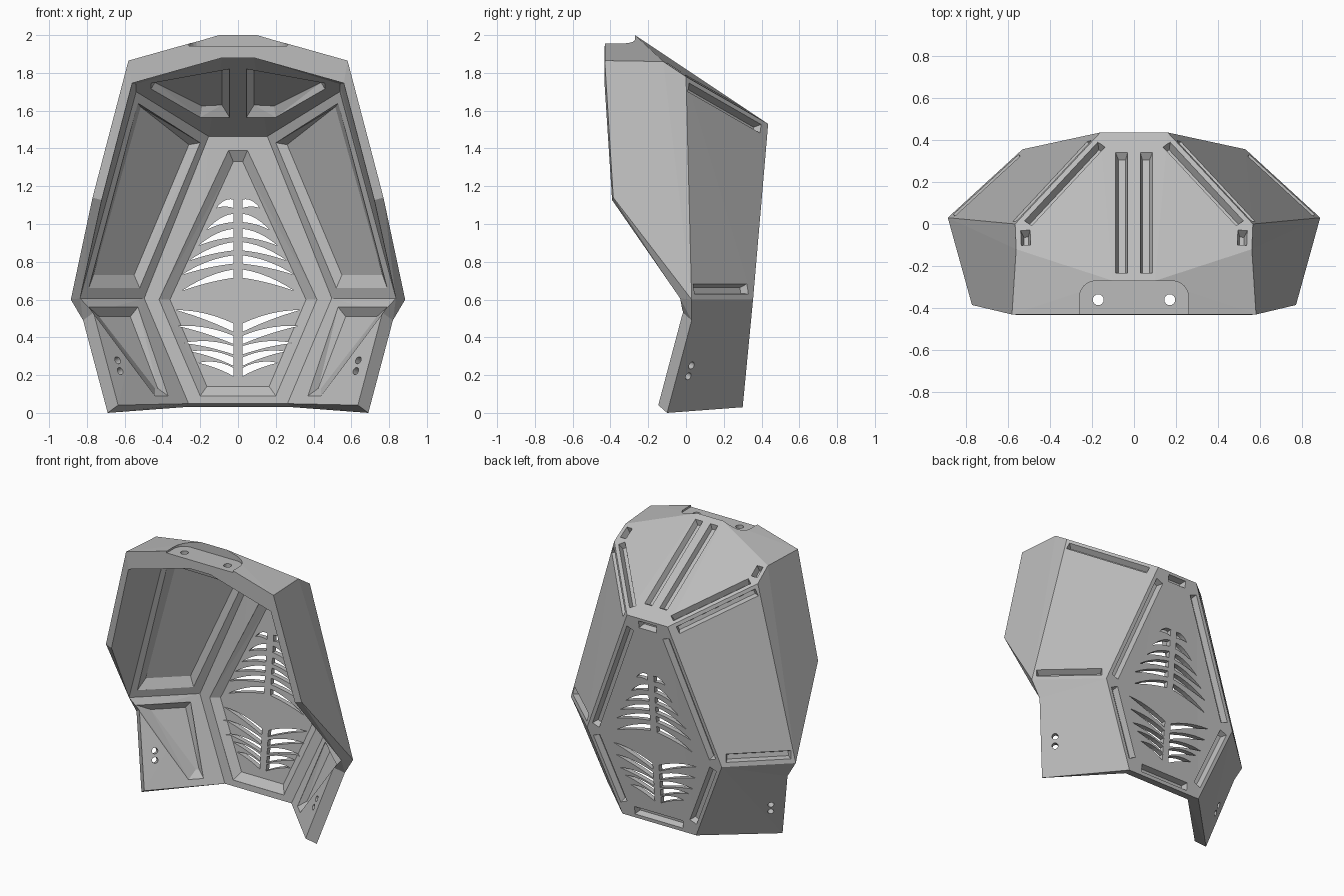
import bpy, bmesh, math
from mathutils import Vector, Matrix
from mathutils.geometry import normal

if "Cube" in bpy.data.objects:
    bpy.data.objects.remove(bpy.data.objects["Cube"])

# Corner points of the faceted shell; lowercase letters are the mirrored corners
P = {
    "A": (.16, .435, 1.53), "B": (.53, .355, .6), "C": (.29, .3, .03),
    "D": (.885, .03, .6), "E": (.565, 0, 1.78), "F": (.56, -.12, 1.86),
    "G": (.77, -.385, 1.14), "H": (.58, -.43, 1.865), "I": (.69, -.1, 0),
    "J": (.82, .03, .49), "K": (.1, -.43, 2), "T": (.1, -.27, 2),
}
P = {k: Vector(v) for k, v in P.items()}
P.update({k.lower(): Vector((-v.x, v.y, v.z)) for k, v in list(P.items())})

# Panels: corners and wall thickness
PANELS = {
    "back": ("ABCcba", .075), "side": ("ABDE", .075), "cheek": ("EDGHF", .05),
    "crown": ("AEFT", .1), "crown_mid": ("AatT", .1), "brow": ("TFHK", .12),
    "brow_mid": ("TtkK", .12), "flank": ("BCIJD", .075),
}


def plane(corners):
    pts = [P[c] for c in corners]
    mid = sum(pts, Vector()) / len(pts)
    n = normal(pts)
    return (n if n.dot(mid - Vector((0, -.3, .9))) > 0 else -n), mid


def to_object(bm, name):
    bmesh.ops.triangulate(bm, faces=bm.faces[:])
    bmesh.ops.recalc_face_normals(bm, faces=bm.faces[:])
    me = bpy.data.meshes.new(name)
    bm.to_mesh(me)
    bm.free()
    ob = bpy.data.objects.new(name, me)
    bpy.context.collection.objects.link(ob)
    return ob


def build_shell():
    faces = []
    for corners, t in PANELS.values():
        faces.append((corners, t))
        if set(corners.swapcase()) != set(corners):
            faces.append((corners.swapcase(), t))
    bm = bmesh.new()
    outer, inner = {}, {}
    for k, p in P.items():
        # inner corner: meets every neighbouring panel at its own thickness
        m = Matrix.Identity(3) * 1e-4
        rhs = Vector()
        for corners, t in faces:
            if k in corners:
                n = plane(corners)[0]
                rhs -= n * t
                for i in range(3):
                    for j in range(3):
                        m[i][j] += n[i] * n[j]
        outer[k] = bm.verts.new(p)
        inner[k] = bm.verts.new(p + m.inverted() @ rhs)
    uses = {}
    for corners, t in faces:
        bm.faces.new([outer[c] for c in corners])
        bm.faces.new([inner[c] for c in reversed(corners)])
        for a, b in zip(corners, corners[1:] + corners[0]):
            uses.setdefault(frozenset(a + b), []).append((a, b))
    for edge in uses.values():
        if len(edge) == 1:
            a, b = edge[0]
            bm.faces.new((outer[b], outer[a], inner[a], inner[b]))
    return to_object(bm, "head_shell")


def loft(bm, rings, mirror=True):
    for s in ((1, -1) if mirror else (1,)):
        rows = [[bm.verts.new((p[0] * s, p[1], p[2])) for p in r] for r in rings]
        count = len(rows[0])
        for lo, hi in zip(rows, rows[1:]):
            for i in range(count):
                j = (i + 1) % count
                bm.faces.new((lo[i], lo[j], hi[j], hi[i]))
        bm.faces.new(rows[0][::-1])
        bm.faces.new(rows[-1])


def on_panel(name, xz, depth=0):
    n, mid = plane(PANELS[name][0])
    d = n.dot(mid) - depth
    return [Vector((x, (d - n.x * x - n.z * z) / n.y, z)) for x, z in xz]


def pocket(bm, name, lip, floor, depth, mirror=True):
    t = PANELS[name][1]
    loft(bm, [on_panel(name, lip, t + .02), on_panel(name, lip, t),
              on_panel(name, floor, depth)], mirror)


def sink(bm, name, top, bottom, depth, mirror=True):
    n = plane(PANELS[name][0])[0]
    loft(bm, [[p + n * .02 for p in top], top, [p - n * depth for p in bottom]], mirror)


def groove(bm, name, edge, trim, inset, depth=.042, mirror=True):
    n, mid = plane(PANELS[name][0])
    a, b = P[edge[0]], P[edge[1]]
    e = (b - a).normalized()
    w = n.cross(e)
    w = w if w.dot(mid - a) > 0 else -w

    def loop(s):
        ends = (a + e * (trim[0] + s), b - e * (trim[1] + s))
        lo, hi = w * (inset[0] + s), w * (inset[1] - s)
        return [ends[0] + lo, ends[1] + lo, ends[1] + hi, ends[0] + hi]
    sink(bm, name, loop(0), loop(.012), depth, mirror)


def both(half):
    return half + [(-x, z) for x, z in reversed(half)]


def circle(c, r, u, v, n=16):
    return [c + u * r * math.cos(i * math.tau / n) + v * r * math.sin(i * math.tau / n)
            for i in range(n)]


def cut(ob, bm, name):
    cutter = to_object(bm, name)
    cutter.hide_render = True
    mod = ob.modifiers.new(name, "BOOLEAN")
    mod.operation, mod.solver, mod.object = "DIFFERENCE", "EXACT", cutter
    bpy.context.view_layer.update()
    dg = bpy.context.evaluated_depsgraph_get()
    me = bpy.data.meshes.new_from_object(ob.evaluated_get(dg))
    ob.modifiers.clear()
    ob.data = me
    bpy.data.objects.remove(cutter)


shell = build_shell()

# Chamfered pockets on the inside
bm = bmesh.new()
pocket(bm, "back", both([(.05, 1.39), (.42, .6), (.2, .09)]),
       both([(.025, 1.33), (.36, .6), (.165, .14)]), .035, False)
pocket(bm, "side", [(.2, 1.43), (.52, .66), (.79, .66), (.53, 1.64)],
       [(.26, 1.42), (.55, .73), (.765, .73), (.515, 1.62)], .035)
pocket(bm, "flank", [(.79, .56), (.53, .56), (.37, .09), (.44, .09)],
       [(.735, .51), (.57, .51), (.425, .13), (.44, .13)], .035)
pocket(bm, "crown", [(.045, 1.82), (.045, 1.565), (.2, 1.565), (.46, 1.715), (.46, 1.745)],
       [(.085, 1.84), (.085, 1.63), (.19, 1.625), (.44, 1.75), (.44, 1.78)], .055)
cut(shell, bm, "pocket_cutter")

# Grooves along the outer creases, and the mounting recess on top
bm = bmesh.new()
groove(bm, "back", "AB", (.08, .06), (.025, .08))
groove(bm, "back", "BC", (.06, .08), (.025, .08))
groove(bm, "back", "Cc", (.1, .1), (.025, .08), mirror=False)
groove(bm, "back", "Aa", (.09, .09), (.02, .07), mirror=False)
groove(bm, "side", "BD", (.03, .03), (.03, .085))
groove(bm, "side", "AE", (.05, .03), (.025, .075))
groove(bm, "crown", "AE", (.05, .04), (.025, .07))
groove(bm, "crown", "EF", (.04, .02), (.025, .07))
sink(bm, "crown_mid",
     on_panel("crown_mid", [(.03, 1.593), (.088, 1.593), (.088, 1.975), (.03, 1.975)]),
     on_panel("crown_mid", [(.04, 1.605), (.073, 1.605), (.073, 1.965), (.04, 1.965)]), .035)
arc = [(.18 + .08 * math.cos(a), -.35 + .08 * math.sin(a))
       for a in (math.pi / 2 * i / 6 for i in range(7))]
plan = both([(.26, -.5)] + arc)
loft(bm, [[(x, y, z) for x, y in plan] for z in (1.942, 2.1)], False)
cut(shell, bm, "groove_cutter")

# Leaf-shaped vents and screw holes
bm = bmesh.new()
UPPER = [(.3, .645, .735), (.3, .73, .81), (.26, .805, .88),
         (.21, .885, .95), (.165, .97, 1.03), (.115, 1.085, 1.105)]
LOWER = [(.33, .545, .45), (.32, .46, .385), (.29, .37, .33),
         (.25, .325, .27), (.21, .265, .215)]
for xo, zo, zi in UPPER + LOWER:
    tip = Vector((xo, zo))

    def curve(end, lift):
        ctrl = (end + tip) / 2 + Vector((0, lift))
        return [end * (1 - t) ** 2 + ctrl * 2 * t * (1 - t) + tip * t * t
                for t in (i / 6 for i in range(7))]
    top = curve(Vector((.025, zi + .024)), .035)
    low = curve(Vector((.025, zi - .02)), .015)
    leaf = top + low[-2::-1]
    loft(bm, [[(p.x, y, p.y) for p in leaf] for y in (.15, .6)])
n = plane(PANELS["flank"][0])[0]
u = n.orthogonal().normalized()
for xz in ((.69, .25), (.677, .193)):
    c = on_panel("flank", [xz])[0]
    loft(bm, [circle(c + n * d, .02, u, n.cross(u)) for d in (.05, -.13)])
X, Y = Vector((1, 0, 0)), Vector((0, 1, 0))
loft(bm, [circle(Vector((.17, -.36, z)), .026, X, Y) for z in (1.7, 2.1)])
cut(shell, bm, "vent_cutter")

# Single grey material, flat facets
grey = bpy.data.materials.new("plain_grey")
grey.use_nodes = True
colour = (.5, .5, .5, 1)
grey.diffuse_color = colour
grey.node_tree.nodes["Principled BSDF"].inputs["Base Color"].default_value = colour
shell.data.materials.clear()
shell.data.materials.append(grey)
for f in shell.data.polygons:
    f.material_index = 0
    f.use_smooth = False
